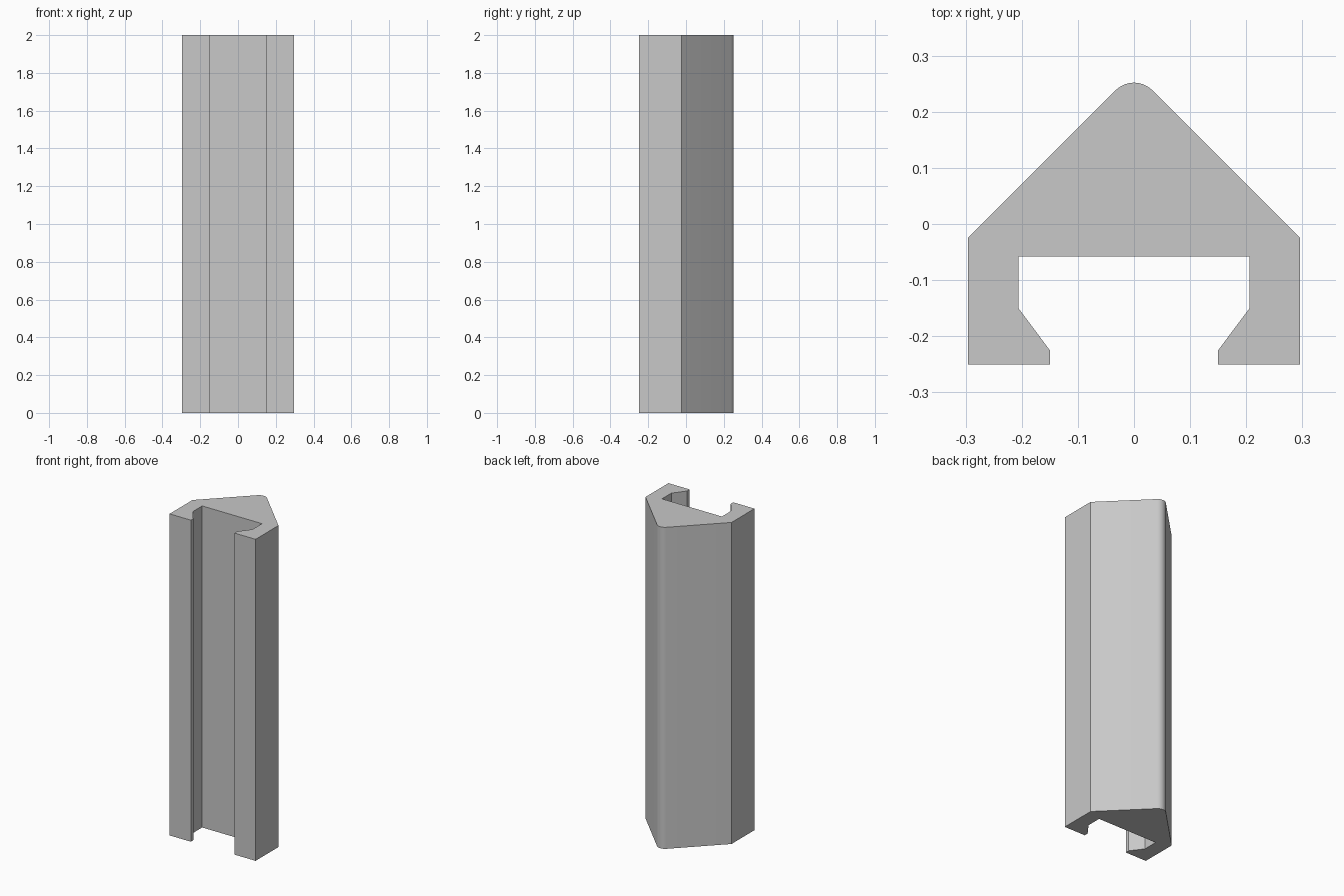
import bpy
import bmesh
from math import sin, cos, pi, radians

cube = bpy.data.objects.get("Cube")
if cube:
    bpy.data.objects.remove(cube, do_unlink=True)

LENGTH = 2.0
NOSE_RADIUS = 0.046
NOSE_CENTRE_Y = 0.206
NOSE_STEPS = 8

# Plain grey material
grey = bpy.data.materials.new("plain grey")
grey.use_nodes = True
color = (0.58, 0.58, 0.58, 1)
grey.diffuse_color = color
grey.node_tree.nodes["Principled BSDF"].inputs["Base Color"].default_value = color

# Right half of the section: slot, hooked lip, outer wall
half = [(0.206, -0.058), (0.206, -0.15), (0.15, -0.225),
        (0.15, -0.25), (0.296, -0.25), (0.296, -0.025)]

# Rounded nose between the two sloping faces
nose = []
for i in range(NOSE_STEPS + 1):
    a = pi / 4 + pi / 2 * i / NOSE_STEPS
    nose.append((NOSE_RADIUS * cos(a), NOSE_CENTRE_Y + NOSE_RADIUS * sin(a)))

section = half + nose + [(-x, y) for x, y in reversed(half)]

# Extrude the section upward
bm = bmesh.new()
base = bm.faces.new([bm.verts.new((x, y, 0)) for x, y in section])
result = bmesh.ops.extrude_face_region(bm, geom=[base], use_keep_orig=True)
top = [g for g in result["geom"] if isinstance(g, bmesh.types.BMVert)]
bmesh.ops.translate(bm, verts=top, vec=(0, 0, LENGTH))
bmesh.ops.recalc_face_normals(bm, faces=bm.faces)

mesh = bpy.data.meshes.new("slotted_rail")
bm.to_mesh(mesh)
bm.free()
mesh.materials.append(grey)
rail = bpy.data.objects.new("slotted_rail", mesh)
bpy.context.collection.objects.link(rail)

# Smooth only the rounded nose
bpy.ops.object.select_all(action="DESELECT")
rail.select_set(True)
bpy.context.view_layer.objects.active = rail
bpy.ops.object.shade_smooth_by_angle(angle=radians(30))
